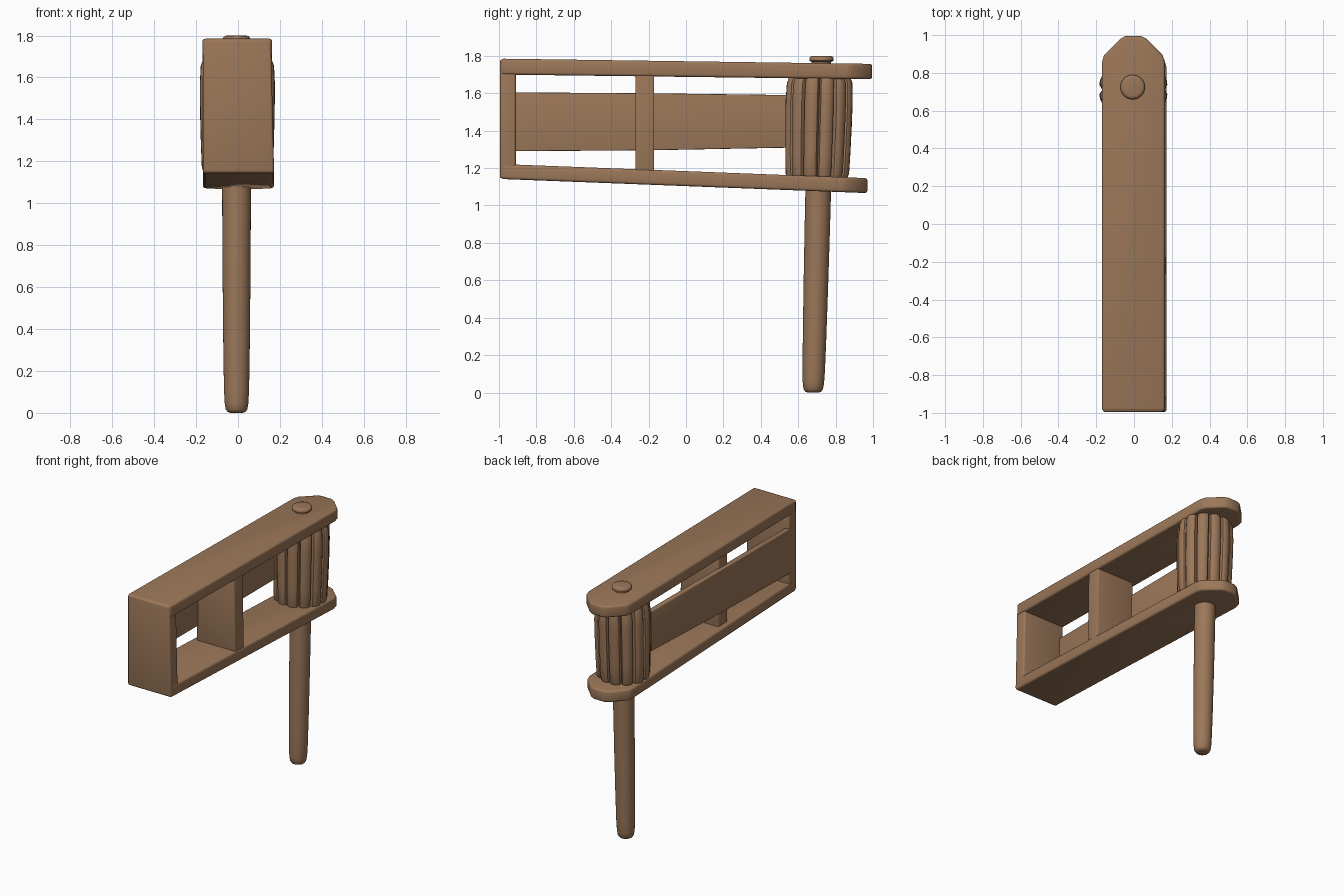
import bpy, bmesh, math

if "Cube" in bpy.data.objects:
    bpy.data.objects.remove(bpy.data.objects["Cube"])

wood = bpy.data.materials.new("warm brown wood")
wood.diffuse_color = (0.33, 0.185, 0.1, 1)
wood.use_nodes = True
wood.node_tree.nodes["Principled BSDF"].inputs["Base Color"].default_value = wood.diffuse_color


def loft(name, rings, bevel=0.0, angle=35):
    """Skin a stack of equal-length point rings and cap both ends."""
    bm = bmesh.new()
    loops = [[bm.verts.new(p) for p in ring] for ring in rings]
    n = len(loops[0])
    for a, b in zip(loops, loops[1:]):
        for i in range(n):
            j = (i + 1) % n
            bm.faces.new((a[i], a[j], b[j], b[i]))
    bm.faces.new(loops[0][::-1])
    bm.faces.new(loops[-1])
    bmesh.ops.recalc_face_normals(bm, faces=bm.faces)
    if bevel:
        edges = [e for e in bm.edges if e.calc_face_angle(0) > math.radians(50)]
        bmesh.ops.bevel(bm, geom=edges, offset=bevel, segments=3,
                        profile=0.5, affect='EDGES')
    me = bpy.data.meshes.new(name)
    bm.to_mesh(me)
    bm.free()
    ob = bpy.data.objects.new(name, me)
    bpy.context.collection.objects.link(ob)
    me.materials.append(wood)
    bpy.ops.object.select_all(action='DESELECT')
    ob.select_set(True)
    bpy.context.view_layer.objects.active = ob
    bpy.ops.object.shade_smooth_by_angle(angle=math.radians(angle))
    return ob


def slab(name, x0, x1, tip, low, high):
    """Board with a pointed, blunted tip; low/high give z at both ends."""
    mid, w = (x0 + x1) / 2, (x1 - x0) / 2
    half = [(w, -0.99), (w, tip - 0.14), (w * 0.93, tip - 0.10),
            (w * 0.42, tip - 0.015), (w * 0.25, tip)]
    outline = [(mid + x, y) for x, y in half] + [(mid - x, y) for x, y in half[::-1]]

    def z(pair, y):
        return pair[0] + (pair[1] - pair[0]) * (y + 1) / 2
    return loft(name, [[(x, y, z(p, y)) for x, y in outline] for p in (low, high)], 0.014)


def block(name, y0, y1, bottom, top, bevel=0.0):
    """Upright block; bottom and top are (x0, x1, z at y0, z at y1)."""
    return loft(name, [[(x0, y0, za), (x1, y0, za), (x1, y1, zb), (x0, y1, zb)]
                       for x0, x1, za, zb in (bottom, top)], bevel)


# frame: two boards, the closed end and the divider
slab("top_board", -0.17, 0.163, 0.995, (1.70, 1.675), (1.785, 1.757))
slab("bottom_board", -0.168, 0.172, 0.97, (1.142, 1.065), (1.222, 1.145))
block("end_block", -0.995, -0.91, (-0.166, 0.172, 1.145, 1.145),
      (-0.166, 0.157, 1.782, 1.782), 0.012)
block("divider", -0.27, -0.17, (-0.135, 0.166, 1.18, 1.18),
      (-0.135, 0.158, 1.71, 1.71), 0.006)

# springy tongue running from the closed end to the ratchet wheel
loft("tongue", [[(x - 0.018, y, lo), (x + 0.018, y, lo), (x + 0.018, y, hi), (x - 0.018, y, hi)]
                for x, y, lo, hi in ((-0.152, -0.97, 1.29, 1.605),
                                     (-0.142, -0.2, 1.295, 1.60),
                                     (-0.125, 0.59, 1.31, 1.59))], 0.005)


def axis_y(z):
    return 0.68 + 0.025 * z


# grooved ratchet wheel
TEETH = 12
tooth = [(0.0, 0.14), (0.1, 0.171), (0.25, 0.181), (0.5, 0.184), (0.75, 0.181), (0.9, 0.171)]
section = [((i + f) * math.tau / TEETH, r) for i in range(TEETH) for f, r in tooth]
loft("ratchet_wheel", [[(r * s * math.cos(a) - 0.003, axis_y(z) - 0.007 + r * s * math.sin(a), z)
                        for a, r in section]
                       for z, s in ((1.15, 0.90), (1.17, 0.945), (1.28, 0.97), (1.42, 0.99),
                                    (1.56, 1.0), (1.655, 0.975), (1.682, 0.92))], angle=40)


def turned(name, profile, sides=32):
    """Round part turned on the slightly leaning axis."""
    return loft(name, [[(r * math.cos(i * math.tau / sides) - 0.007,
                         axis_y(z) + r * math.sin(i * math.tau / sides), z)
                        for i in range(sides)] for z, r in profile], angle=50)


# handle and the peg head on top
turned("handle", [(0.0, 0.03), (0.005, 0.043), (0.018, 0.052), (0.05, 0.057), (0.12, 0.06),
                  (0.3, 0.063), (0.6, 0.066), (0.9, 0.068), (1.2, 0.069)])
turned("peg_head", [(1.70, 0.05), (1.768, 0.052), (1.774, 0.064), (1.788, 0.065),
                    (1.797, 0.058), (1.80, 0.045)])
